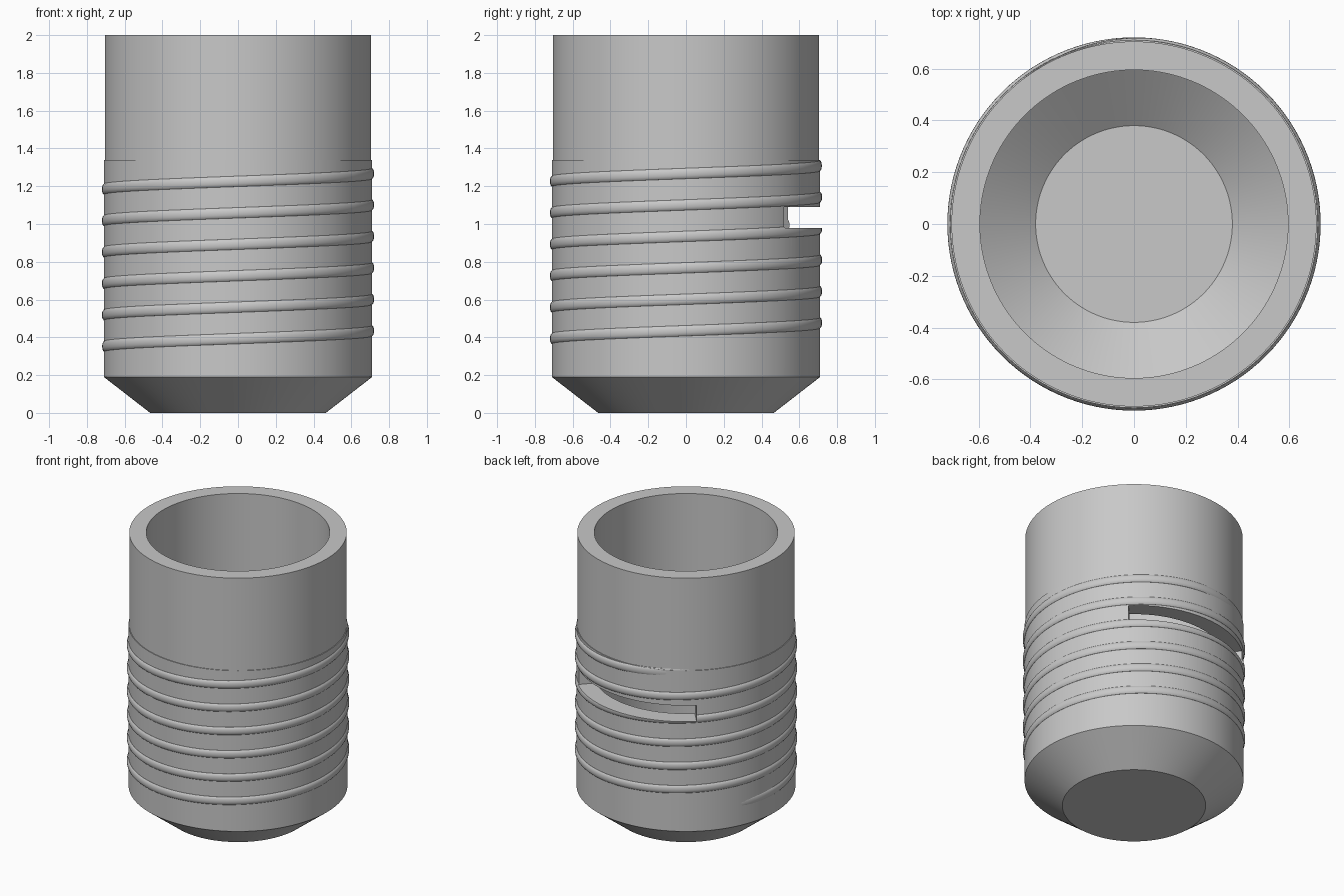
import bpy, bmesh, math

if "Cube" in bpy.data.objects:
    bpy.data.objects.remove(bpy.data.objects["Cube"])

mat = bpy.data.materials.new("light grey")
mat.diffuse_color = (0.58, 0.58, 0.58, 1)
mat.use_nodes = True
mat.node_tree.nodes["Principled BSDF"].inputs["Base Color"].default_value = mat.diffuse_color


def make_object(name, bm):
    bmesh.ops.recalc_face_normals(bm, faces=bm.faces)
    me = bpy.data.meshes.new(name)
    bm.to_mesh(me)
    bm.free()
    me.materials.append(mat)
    ob = bpy.data.objects.new(name, me)
    bpy.context.collection.objects.link(ob)
    return ob


def sweep(name, section, steps, a0, a1, closed_section, full_turn=False):
    """Sweep section(t) -> [(r, z)] around the z axis from angle a0 to a1 (degrees)."""
    bm = bmesh.new()
    rings = []
    for i in range(steps if full_turn else steps + 1):
        t = i / steps
        a = math.radians(a0 + (a1 - a0) * t)
        rings.append([bm.verts.new((r * math.cos(a), r * math.sin(a), z)) for r, z in section(t)])
    n = len(rings[0])
    for i in range(steps):
        p, q = rings[i], rings[(i + 1) % len(rings)]
        for j in range(n if closed_section else n - 1):
            k = (j + 1) % n
            bm.faces.new((p[j], q[j], q[k], p[k]))
    if full_turn:  # flat discs close the bottom and the inner floor
        bm.faces.new([r[0] for r in rings])
        bm.faces.new([r[-1] for r in rings])
    else:
        bm.faces.new(rings[0])
        bm.faces.new(rings[-1])
    return make_object(name, bm)


# Hollow cup: chamfered base, threaded zone, slightly slimmer neck, conical floor
CUP = [(0.465, 0), (0.71, 0.19), (0.71, 1.34), (0.705, 1.34), (0.705, 2.0),
       (0.595, 2.0), (0.595, 0.265), (0.38, 0.10)]
cup = sweep("cup_body", lambda t: CUP, 144, 0, 360, False, True)

# Helical thread ridge, six turns, fading out at both ends
START, END, PITCH = -225, 1935, 0.1665


def thread_section(t):
    deg = START + (END - START) * t
    z = 0.435 + PITCH * deg / 360
    fade = min(1, (deg - START) / 50, (END - deg) / 50)
    crest = 0.703 + 0.018 * fade
    pts = [(0.69, z - 0.03), (0.69, z + 0.03)]
    for k in range(9):
        a = math.pi * k / 8
        pts.append((0.70 + (crest - 0.70) * math.sin(a) ** 0.7, z + 0.03 * math.cos(a)))
    return pts


thread = sweep("thread_ridge", thread_section, 720, START, END, True)

# Window slot through the back wall
cutter = sweep("slot_cutter", lambda t: [(0.5, 0.98), (0.85, 0.98), (0.85, 1.09), (0.5, 1.09)],
               48, 47.1, 130.5, True)
cutter.hide_render = True
cutter.hide_set(True)

for ob in (cup, thread):
    bpy.context.view_layer.objects.active = ob
    bpy.ops.object.select_all(action='DESELECT')
    ob.select_set(True)
    mod = ob.modifiers.new("slot", 'BOOLEAN')
    mod.operation = 'DIFFERENCE'
    mod.solver = 'EXACT'
    mod.object = cutter
    bpy.ops.object.modifier_apply(modifier=mod.name)
    bpy.ops.object.shade_smooth_by_angle(angle=math.radians(30))

bpy.data.objects.remove(cutter, do_unlink=True)
